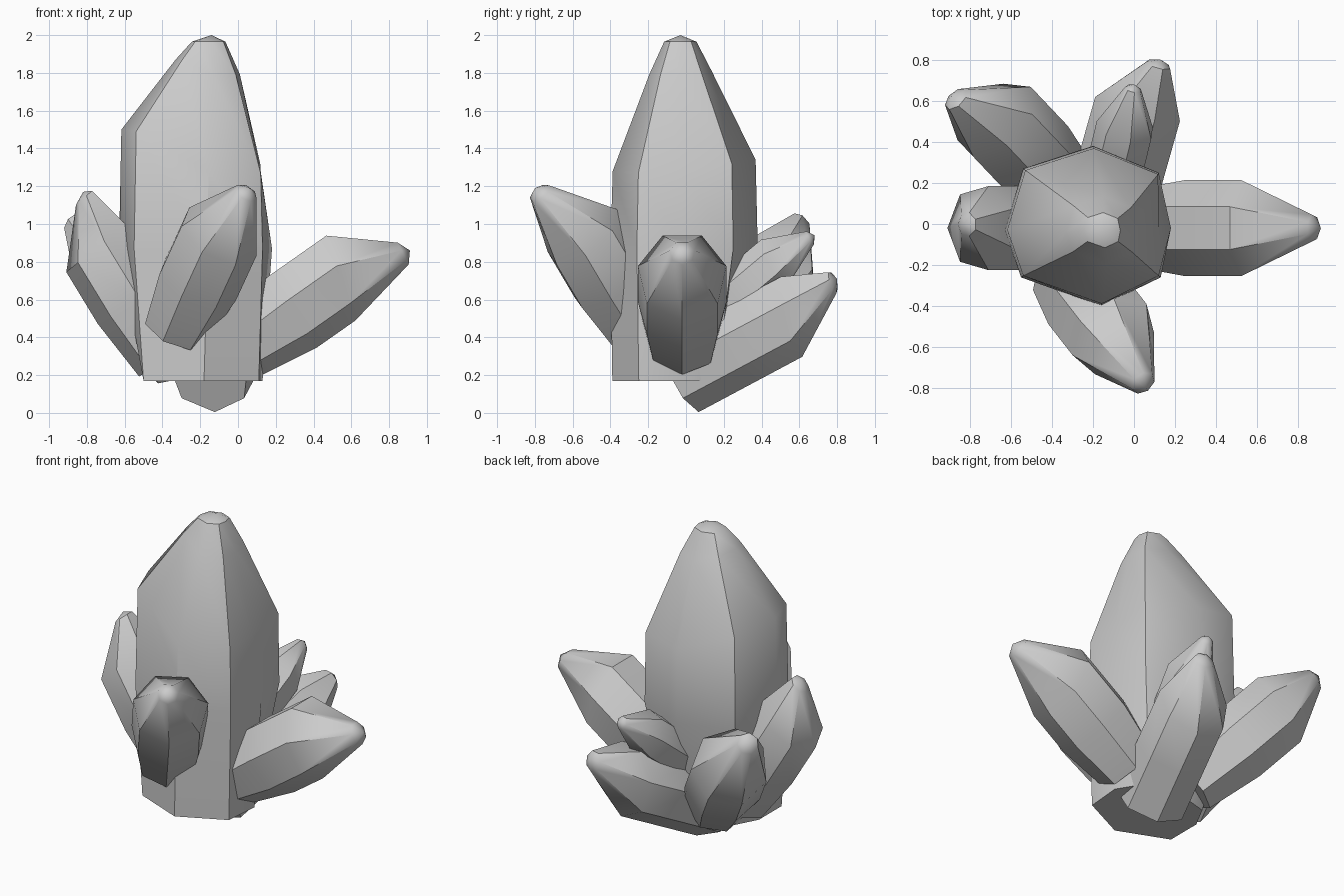
import bpy, bmesh, math
from mathutils import Vector

if "Cube" in bpy.data.objects:
    bpy.data.objects.remove(bpy.data.objects["Cube"])


def finish(name, rings, tip):
    """Skin a stack of equal-sided rings, cap the base and close at the tip."""
    bm = bmesh.new()
    loops = [[bm.verts.new(p) for p in ring] for ring in rings]
    n = len(loops[0])
    for low, high in zip(loops, loops[1:]):
        for i in range(n):
            j = (i + 1) % n
            bm.faces.new((low[i], low[j], high[j], high[i]))
    bm.faces.new(loops[0][::-1])
    top = bm.verts.new(tip)
    for i in range(n):
        bm.faces.new((loops[-1][i], loops[-1][(i + 1) % n], top))
    bmesh.ops.recalc_face_normals(bm, faces=bm.faces)
    mesh = bpy.data.meshes.new(name)
    bm.to_mesh(mesh)
    bm.free()
    obj = bpy.data.objects.new(name, mesh)
    bpy.context.collection.objects.link(obj)
    bpy.ops.object.select_all(action='DESELECT')
    obj.select_set(True)
    bpy.context.view_layer.objects.active = obj
    bpy.ops.object.shade_smooth_by_angle(angle=math.radians(38))
    return obj


def side_crystal(name, base, shoulder, tip, radius, roll=0.0, tilt=0.05, sides=7, base_r=0.8):
    """Leaning prism with a slanted shoulder and a blunt, off-axis point."""
    base, shoulder, tip = Vector(base), Vector(shoulder), Vector(tip)
    axis = (shoulder - base).normalized()
    across = axis.cross(Vector((0, 0, 1))).normalized()
    up = across.cross(axis)
    # (ring centre, radius factor, slant along the axis)
    profile = ((base, base_r, 0), (base.lerp(shoulder, 0.5), 1.0, 0),
               (shoulder, 1.0, tilt), (shoulder.lerp(tip, 0.9), 0.28, 0.01))
    rings = []
    for centre, r, slant in profile:
        ring = []
        for i in range(sides):
            a = roll + math.tau * i / sides
            side, lift = math.cos(a), math.sin(a)
            ring.append(centre + axis * slant * lift
                        + (across * side + up * lift) * radius * r)
        rings.append(ring)
    return finish(name, rings, tip)


# Main crystal: outline at mid height, with a shoulder height for each corner
outline = [(-0.63, -0.03, 1.50), (-0.54, 0.27, 1.46), (-0.20, 0.38, 1.34),
           (0.12, 0.25, 1.32), (0.18, -0.02, 1.28), (0.13, -0.26, 1.27),
           (-0.16, -0.40, 1.28), (-0.55, -0.26, 1.49)]
base_ring = [(-0.50, -0.03), (-0.42, 0.12), (-0.20, 0.18), (0.02, 0.16),
             (0.13, -0.02), (0.11, -0.25), (-0.18, -0.39), (-0.50, -0.26)]
tip_c = Vector((-0.15, -0.03, 0))
main_rings = [
    [(x, y, 0.17) for x, y in base_ring],
    [(x, y, 0.87) for x, y, z in outline],
    [(min(x * 0.98, 0.12), y * 0.97, z) for x, y, z in outline],
    [(tip_c.x + (x + 0.20) * 0.42, tip_c.y + (y + 0.01) * 0.42, 1.80 + (z - 1.3) * 0.35)
     for x, y, z in outline],
    [(tip_c.x + (x + 0.20) * 0.22, tip_c.y + (y + 0.01) * 0.22, 1.965) for x, y, z in outline],
]
finish("main_crystal", main_rings, (-0.14, -0.03, 2.0))

# Smaller crystals growing outward around the base
side_crystal("right_crystal", (0.02, -0.02, 0.36), (0.54, -0.02, 0.725), (0.91, -0.02, 0.86),
             0.24, math.pi / 14, 0.07)
side_crystal("front_crystal", (-0.33, -0.25, 0.44), (-0.10, -0.545, 0.94), (0.06, -0.80, 1.19),
             0.225, 0.3, 0.03)
side_crystal("left_crystal", (-0.38, -0.02, 0.28), (-0.745, -0.02, 0.88), (-0.82, 0.0, 1.17),
             0.21, math.pi / 14, 0.03)
side_crystal("back_left_crystal", (-0.31, 0.13, 0.29), (-0.67, 0.51, 0.76), (-0.89, 0.62, 1.03),
             0.23, 0.0, 0.03)
side_crystal("back_right_crystal", (-0.15, -0.03, 0.20), (0.02, 0.57, 0.52), (0.13, 0.80, 0.71),
             0.22, -math.pi / 2, 0.06, base_r=1.0)
side_crystal("small_back_crystal", (-0.13, 0.10, 0.48), (-0.04, 0.47, 0.79), (0.0, 0.68, 0.94),
             0.145, 0.4, 0.03)
